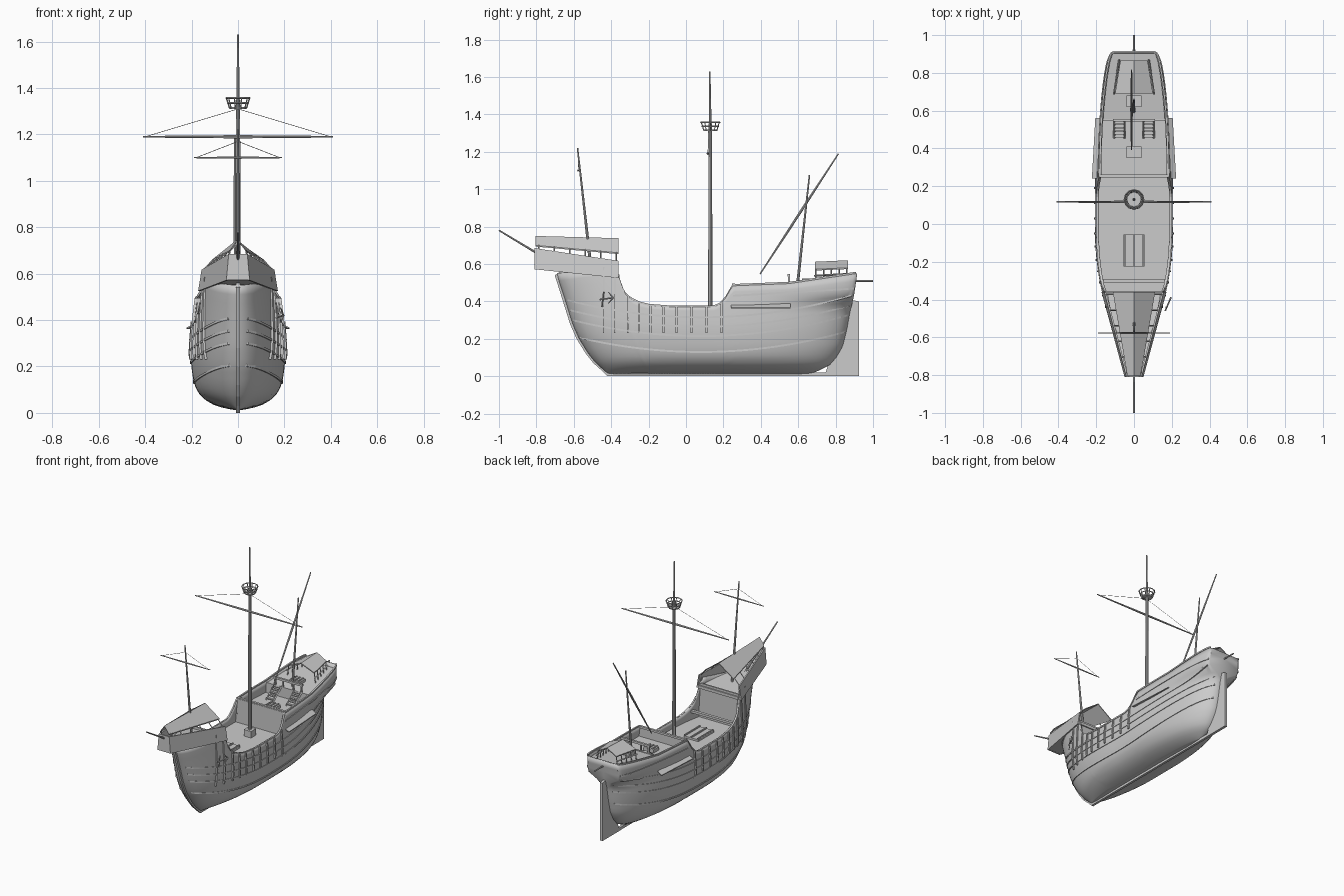
import bpy, bmesh, math
from mathutils import Vector

if "Cube" in bpy.data.objects:
    bpy.data.objects.remove(bpy.data.objects["Cube"])


def interp(table, t):
    if t <= table[0][0]:
        return table[0][1]
    for (a, p), (b, q) in zip(table, table[1:]):
        if t <= b:
            return p + (q - p) * (t - a) / (b - a)
    return table[-1][1]


def make(name, bm, smooth=False):
    me = bpy.data.meshes.new(name)
    bm.to_mesh(me)
    bm.free()
    ob = bpy.data.objects.new(name, me)
    bpy.context.collection.objects.link(ob)
    if smooth:
        bpy.ops.object.select_all(action='DESELECT')
        ob.select_set(True)
        bpy.context.view_layer.objects.active = ob
        bpy.ops.object.shade_smooth_by_angle(angle=math.radians(35))
    return ob


def loft(name, rings, smooth=False):
    """Closed rings joined in order, capped at both ends."""
    bm = bmesh.new()
    vs = [[bm.verts.new(p) for p in r] for r in rings]
    n = len(rings[0])
    for a, b in zip(vs, vs[1:]):
        for k in range(n):
            bm.faces.new((a[k], a[(k + 1) % n], b[(k + 1) % n], b[k]))
    bm.faces.new(vs[0])
    bm.faces.new(vs[-1])
    bmesh.ops.recalc_face_normals(bm, faces=bm.faces)
    return make(name, bm, smooth)


def box(name, c, s):
    x, y, z = (v / 2 for v in s)
    quad = [(-x, -y), (x, -y), (x, y), (-x, y)]
    return loft(name, [[(c[0] + a, c[1] + b, c[2] + h) for a, b in quad] for h in (-z, z)])


def rod(name, a, b, r1, r2=None, n=8):
    a, b = Vector(a), Vector(b)
    q = (b - a).to_track_quat('Z', 'Y')
    ring = lambda p, r: [p + q @ Vector((r * math.cos(k * math.tau / n), r * math.sin(k * math.tau / n), 0)) for k in range(n)]
    return loft(name, [ring(a, r1), ring(b, r1 if r2 is None else r2)], n > 5)


def spar(name, a, b, r):
    m = (Vector(a) + Vector(b)) / 2
    rod(name + "_a", m, a, r, r * .5)
    rod(name + "_b", m, b, r, r * .5)


# Hull lines: stem and stern rake, sheer line, midship section
STEM = [(0, -.42), (.03, -.45), (.07, -.495), (.12, -.535), (.2, -.585), (.28, -.62), (.44, -.67), (.53, -.70), (.65, -.72)]
STERN = [(0, .62), (.025, .7), (.06, .77), (.1, .805), (.16, .84), (.25, .862), (.35, .88), (.44, .9), (.56, .917)]
SHEER = [(-.72, .55), (-.368, .6), (-.36, .55), (-.35, .49), (-.33, .45), (-.295, .417), (-.25, .395), (-.197, .382),
         (-.095, .374), (.15, .374), (.18, .388), (.21, .42), (.235, .465), (.25, .488), (.55, .5), (.92, .555)]
SECT = [(.012, .012), (.02, .06), (.035, .105), (.055, .14), (.08, .166), (.11, .183), (.15, .194), (.2, .201),
        (.26, .204), (.32, .201), (.4, .194), (.5, .182), (.62, .166)]


def stem(z):
    return interp(STEM, z) + .012


def half(y, z):
    u = (y - stem(z)) / (interp(STERN, z) - stem(z))
    u = max(0, min(1, u))
    f = math.sqrt(max(0, 1 - max(0, 1 - u / .4) ** 2))
    g = math.sqrt(max(0, 1 - max(0, 1 - (1 - u) / .45) ** 2))
    s = max(0, min(1, (z - .36) / .09))
    e = .63 * s * s * (3 - 2 * s)
    return interp(SECT, z) * f * (e + (1 - e) * g)


# Hull shell: half grid, mirrored, given thickness
bm = bmesh.new()
cols = []
us = [.0, .004, .012, .025, .04, .06, .08] + [.1 + .0125 * k for k in range(65)] + [.92, .94, .96, .975, .988, .996, 1]
LEVELS = 20
for u in us + [2]:
    uu = min(u, 1)
    z = .45
    for _ in range(6):
        top = interp(SHEER, stem(z) + (interp(STERN, z) - stem(z)) * uu)
        z = .6 * z + .4 * top
    col = []
    for j in range(LEVELS + 1):
        zz = .012 + (z - .012) * (j / LEVELS) ** 1.5
        y = stem(zz) + (interp(STERN, zz) - stem(zz)) * uu
        col.append(bm.verts.new((0 if u > 1 else half(y, zz), y, zz)))
    cols.append(col)
for a, b in zip(cols, cols[1:]):
    for j in range(LEVELS):
        bm.faces.new((a[j], b[j], b[j + 1], a[j + 1]))
bmesh.ops.remove_doubles(bm, verts=bm.verts, dist=.0003)
hull = make("hull", bm, True)
mod = hull.modifiers.new("mirror", 'MIRROR')
mod.merge_threshold = .0005
mod = hull.modifiers.new("planking", 'SOLIDIFY')
mod.thickness = .01
mod.offset = -1

# Stem, keel and rudder
path = [(interp(STEM, z), z) for z in (.54, .44, .36, .28, .2, .12, .07, .03)] + [(-.42, 0), (.75, 0)]
loft("stem_and_keel", [[(-.008, y, z), (.008, y, z), (.008, y + .03, z + .02), (-.008, y + .03, z + .02)] for y, z in path])
loft("rudder", [[(x, .74, 0), (x, .925, 0), (x, .925, .4), (x, .875, .41)] for x in (-.009, .009)])


# Planks following the hull: wales, gunwales, fenders
def strake(name, y0, y1, zf, t, h, n=44):
    for s in (-1, 1):
        rings = []
        for k in range(n + 1):
            y = y0 + (y1 - y0) * k / n
            z = zf(y)
            x = half(y, z)
            rings.append([(s * (x + dx), y, z + dz) for dx, dz in ((-.006, -h), (t, -h), (t, h), (-.006, h))])
        loft(name, rings)


for z0 in (.13, .215, .265, .315):
    zf = lambda y, z0=z0: z0 + .18 * (y - .08) ** 2
    strake("wale", stem(zf(-.6)) + .012, interp(STERN, zf(.85)) - .012, zf, .004, .005)
strake("castle_wale", .25, .9, lambda y: .43 + .06 * (y - .25), .004, .005, 20)
strake("gunwale", -.34, .91, lambda y: interp(SHEER, y), .004, .005, 70)
for s in (-1, 1):
    for y in (-.44, -.38, -.31, -.25, -.19, -.12, -.05, .03, .11, .19):
        zs = [.23 + .03 * k for k in range(5)] + [interp(SHEER, y) - .005]
        loft("fender", [[(s * (half(y, z) + d), y + w, z) for d, w in ((-.004, -.005), (.009, -.005), (.009, .005), (-.004, .005))] for z in zs])
    # Channel shelves outside the aftercastle
    loft("channel", [[(s * .175, y, .383), (s * (.205 + w), y, .362), (s * (.205 + w), y, .368), (s * .175, y, .389)]
                     for y, w in ((.24, .018), (.56, 0))])


# Decks and bulkheads
def deck(name, y0, y1, z0, z1, n=16):
    rings = []
    for k in range(n + 1):
        y, z = y0 + (y1 - y0) * k / n, z0 + (z1 - z0) * k / n
        w = half(y, z) - .004
        rings.append([(-w, y, z - .01), (w, y, z - .01), (w, y, z), (-w, y, z)])
    loft(name, rings)


def bulkhead(name, y, z0, z1):
    loft(name, [[(-w, y - .005, z), (w, y - .005, z), (w, y + .005, z), (-w, y + .005, z)]
                for z in (z0, (z0 + z1) / 2, z1) for w in (half(y, z) - .004,)])


deck("waist_deck", -.4, .26, .325, .325)
deck("quarter_deck", .25, .56, .42, .42)
deck("poop_deck", .55, .905, .485, .525)
bulkhead("fore_bulkhead", -.368, .32, .56)
bulkhead("quarter_bulkhead", .25, .32, .488)
bulkhead("poop_bulkhead", .55, .41, .49)

# Forecastle: walls, floor, gabled roof and posts
A, B = -.36, -.81
for s in (-1, 1):
    loft("forecastle_wall", [[(s * b, y, zb), (s * t, y, zt), (s * (t - .009), y, zt), (s * (b - .009), y, zb)]
                             for y, b, t, zb, zt in ((A, .172, .157, .525, .617), (B, .05, .04, .572, .685))])
    for k in range(6):
        f = .03 + .94 * k / 5
        y = A + (B + .01 - A) * f
        rod("forecastle_post", (s * (.152 - .117 * f), y, .612 + .07 * f), (s * (.108 - .075 * f), y, .66 + .042 * f), .004, n=4)
loft("forecastle_front", [[(-w, y, z), (w, y, z), (w, y + .01, z), (-w, y + .01, z)] for w, y, z in ((.05, B, .572), (.04, B, .685))])
loft("forecastle_floor", [[(-w, y, z), (w, y, z), (w, y, z + .015), (-w, y, z + .015)] for w, y, z in ((.168, A, .527), (.048, B + .002, .574))])
bulkhead("forecastle_beam", A, .525, .545)


def roof(name, ends):
    loft(name, [[(-e, y, ze), (0, y, zr), (e, y, ze), (e, y, ze - .007), (0, y, zr - .007), (-e, y, ze - .007)] for y, e, ze, zr in ends])


roof("forecastle_roof", ((A, .112, .66, .738), (B + .005, .035, .7, .75)))

# Poop shelter
roof("poop_roof", ((.69, .1, .572, .612), (.865, .072, .58, .62)))
for s in (-1, 1):
    for k in range(5):
        y = .695 + .165 * k / 4
        x = s * (.097 - .027 * k / 4)
        rod("poop_post", (x * 1.1, y, .5), (x, y, .574), .004, n=4)
    rod("poop_rail", (s * .107, .685, .537), (s * .078, .87, .548), .005, n=4)

# Deck fittings
box("mast_step", (0, .13, .345), (.055, .055, .05))
box("waist_hatch", (0, -.14, .33), (.11, .17, .016))
for x in (-.05, 0, .05):
    box("hatch_batten", (x, -.14, .342), (.008, .17, .01))
box("fore_crossbeam", (0, -.3, .385), (.33, .02, .016))
box("aft_crossbeam", (0, .255, .488), (.36, .016, .014))
box("poop_rail_beam", (0, .55, .54), (.22, .014, .014))
for x in (-.1, -.04, .04, .1):
    box("poop_rail_post", (x, .55, .51), (.01, .01, .06))
for y, z in ((.38, .43), (.65, .505)):
    box("hatch", (0, y, z), (.08, .06, .025))
    for x in (-.025, 0, .025):
        box("hatch_bar", (x, y, z + .015), (.008, .06, .006))
for s in (-1, 1):
    for k in range(5):
        box("stair_step", (s * .077, .465 + .018 * k, .43 + .014 * k), (.05, .016, .006))
    for x in (.05, .104):
        rod("stair_side", (s * x, .455, .42), (s * x, .548, .492), .006, n=4)

# Masts, yards and bowsprit
rod("main_mast", (0, .13, .32), (0, .13, 1.35), .013, .009, 10)
rod("main_topmast", (0, .13, 1.33), (0, .127, 1.63), .007, .004)
rod("fore_mast", (0, -.505, .55), (0, -.58, 1.22), .009, .004)
rod("mizzen_mast", (0, .595, .48), (0, .66, 1.075), .008, .004)
rod("bowsprit", (0, -.6, .54), (0, -1, .78), .008, .004)
rod("stern_boom", (0, .86, .51), (0, 1, .51), .005)
spar("main_yard", (-.41, .117, 1.19), (.41, .117, 1.19), .007)
spar("fore_yard", (-.19, -.577, 1.1), (.19, -.577, 1.1), .005)
spar("lateen_yard", (-.013, .395, .545), (-.013, .815, 1.19), .007)
for s in (-1, 1):
    rod("main_lift", (s * .4, .117, 1.19), (0, .12, 1.31), .0013, n=4)
    rod("fore_lift", (s * .18, -.577, 1.1), (0, -.575, 1.17), .0013, n=4)

# Crow's nest
rod("nest_floor", (0, .13, 1.31), (0, .13, 1.318), .036, .038, 12)
for r, z in ((.051, 1.357), (.044, 1.336)):
    bpy.ops.mesh.primitive_torus_add(major_segments=12, minor_segments=4, major_radius=r, minor_radius=.004, location=(0, .13, z))
    bpy.context.object.name = "nest_ring"
for k in range(10):
    c, s = math.cos(k * math.tau / 10), math.sin(k * math.tau / 10)
    rod("nest_post", (.036 * c, .13 + .036 * s, 1.312), (.05 * c, .13 + .05 * s, 1.357), .003, n=4)

# Anchor hung on the bow
rod("anchor_shank", (.165, -.46, .41), (.195, -.39, .42), .004)
rod("anchor_stock", (.17, -.45, .37), (.17, -.44, .45), .004, n=4)
for d in (-1, 1):
    rod("anchor_arm", (.195, -.39, .42), (.185, -.415, .42 + d * .03), .005, .002)
